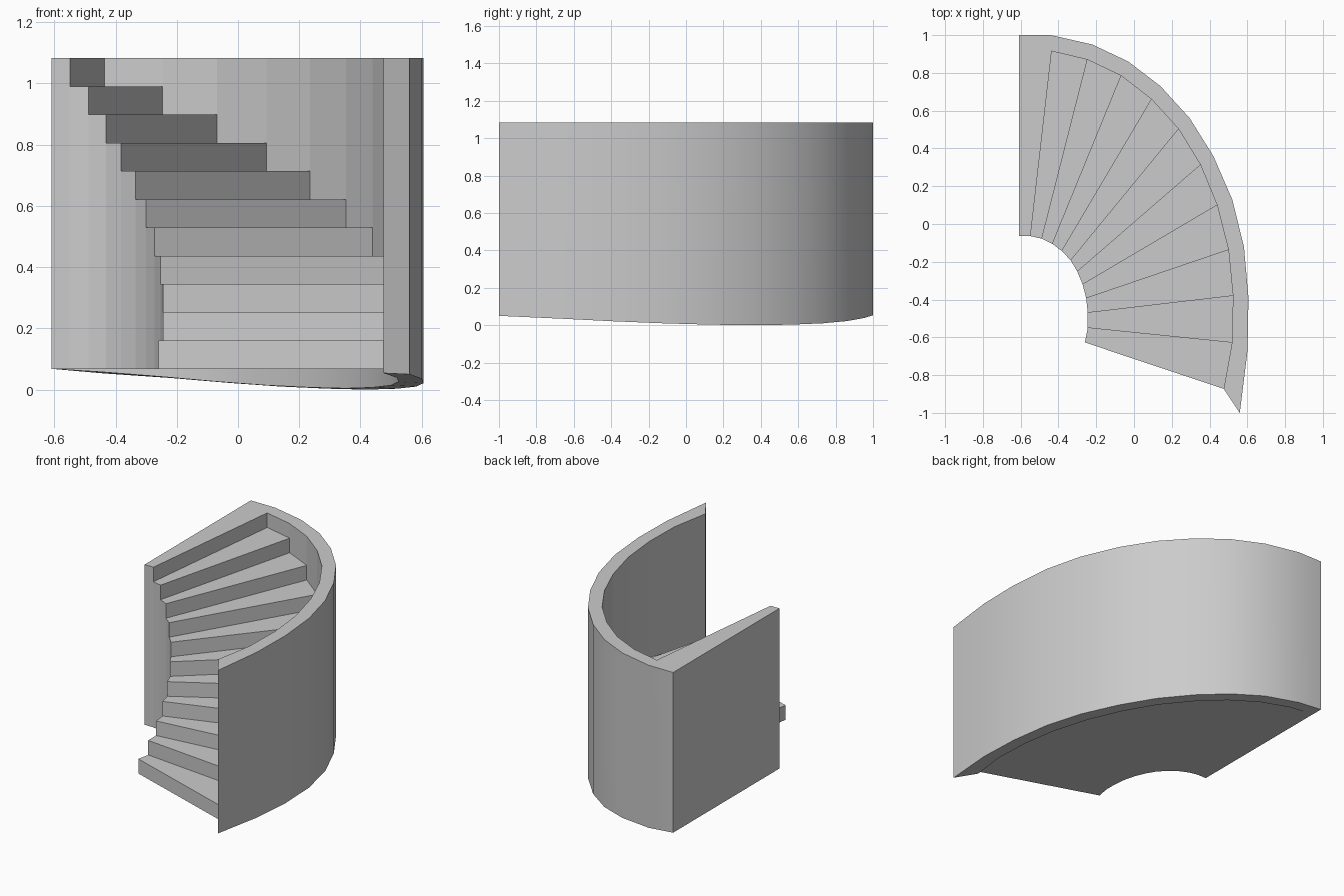
import bpy, bmesh
from math import radians

if "Cube" in bpy.data.objects:
    bpy.data.objects.remove(bpy.data.objects["Cube"])

# Plan curves, from the bottom of the flight to the top landing
INNER = [(-.26, -.627), (-.245, -.55), (-.245, -.47), (-.253, -.393), (-.272, -.32), (-.30, -.252),
         (-.335, -.193), (-.382, -.143), (-.432, -.105), (-.488, -.078), (-.548, -.064), (-.61, -.064)]
WALL_IN = [(.475, -.873), (.519, -.628), (.524, -.38), (.50, -.137), (.44, .10), (.352, .313),
           (.236, .503), (.093, .66), (-.068, .785), (-.247, .87), (-.436, .915), (-.61, .925)]
WALL_OUT = [(.56, -1), (.601, -.67), (.606, -.39), (.582, -.12), (.52, .13), (.42, .36),
            (.295, .56), (.14, .73), (-.03, .86), (-.22, .95), (-.44, 1), (-.61, 1)]
# Sagging lower edge of the wall
SAG = [.05, .035, .021, .01, .003, 0, .003, .01, .022, .038, .053, .068]
BASE, TOP, STEPS = .068, 1.083, 11
RISE = (TOP - BASE) / STEPS


def p(xy, z):
    return (xy[0], xy[1], z)


def make(name, faces):
    bm = bmesh.new()
    for f in faces:
        bm.faces.new([bm.verts.new(v) for v in f])
    bmesh.ops.remove_doubles(bm, verts=bm.verts, dist=1e-5)
    me = bpy.data.meshes.new(name)
    bm.to_mesh(me)
    bm.free()
    ob = bpy.data.objects.new(name, me)
    bpy.context.collection.objects.link(ob)
    bpy.ops.object.select_all(action='DESELECT')
    ob.select_set(True)
    bpy.context.view_layer.objects.active = ob
    bpy.ops.object.shade_smooth_by_angle(angle=radians(30))


stairs, wall = [], []
for i in range(STEPS):
    j = i + 1
    a, b = INNER[i], INNER[j]
    wa, wb = WALL_IN[i], WALL_IN[j]
    oa, ob_ = WALL_OUT[i], WALL_OUT[j]
    low, high = BASE + i * RISE, BASE + j * RISE
    sa, sb = SAG[i], SAG[j]
    ia, ib = min(sa + .004, BASE), min(sb + .004, BASE)
    # riser, tread, inner side, underside
    stairs += [[p(a, low), p(wa, low), p(wa, high), p(a, high)],
               [p(a, high), p(wa, high), p(wb, high), p(b, high)],
               [p(b, BASE), p(a, BASE), p(a, high), p(b, high)],
               [p(a, BASE), p(b, BASE), p(wb, BASE), p(wa, BASE)]]
    # wall outside, top, bottom
    wall += [[p(oa, sa), p(ob_, sb), p(ob_, TOP), p(oa, TOP)],
             [p(wa, TOP), p(oa, TOP), p(ob_, TOP), p(wb, TOP)],
             [p(wa, ia), p(wb, ib), p(ob_, sb), p(oa, sa)]]
    # wall inside, above the tread and below the base
    if j < STEPS:
        wall.append([p(wb, high), p(wa, high), p(wa, TOP), p(wb, TOP)])
        wall.append([p(wb, ib), p(wa, ia), p(wa, BASE), p(wb, BASE)])
    else:
        wall.append([p(wb, BASE), p(wa, ia), p(wa, BASE)])

# end faces
w, o = WALL_IN[0], WALL_OUT[0]
wall.append([p(w, SAG[0] + .004), p(o, SAG[0]), p(o, TOP), p(w, TOP)])
n, w, o = INNER[-1], WALL_IN[-1], WALL_OUT[-1]
wall.append([p(o, SAG[-1]), p(w, BASE), p(w, TOP), p(o, TOP)])
stairs.append([p(w, BASE), p(n, BASE), p(n, TOP), p(w, TOP)])

make("winding_steps", stairs)
make("curved_wall", wall)
